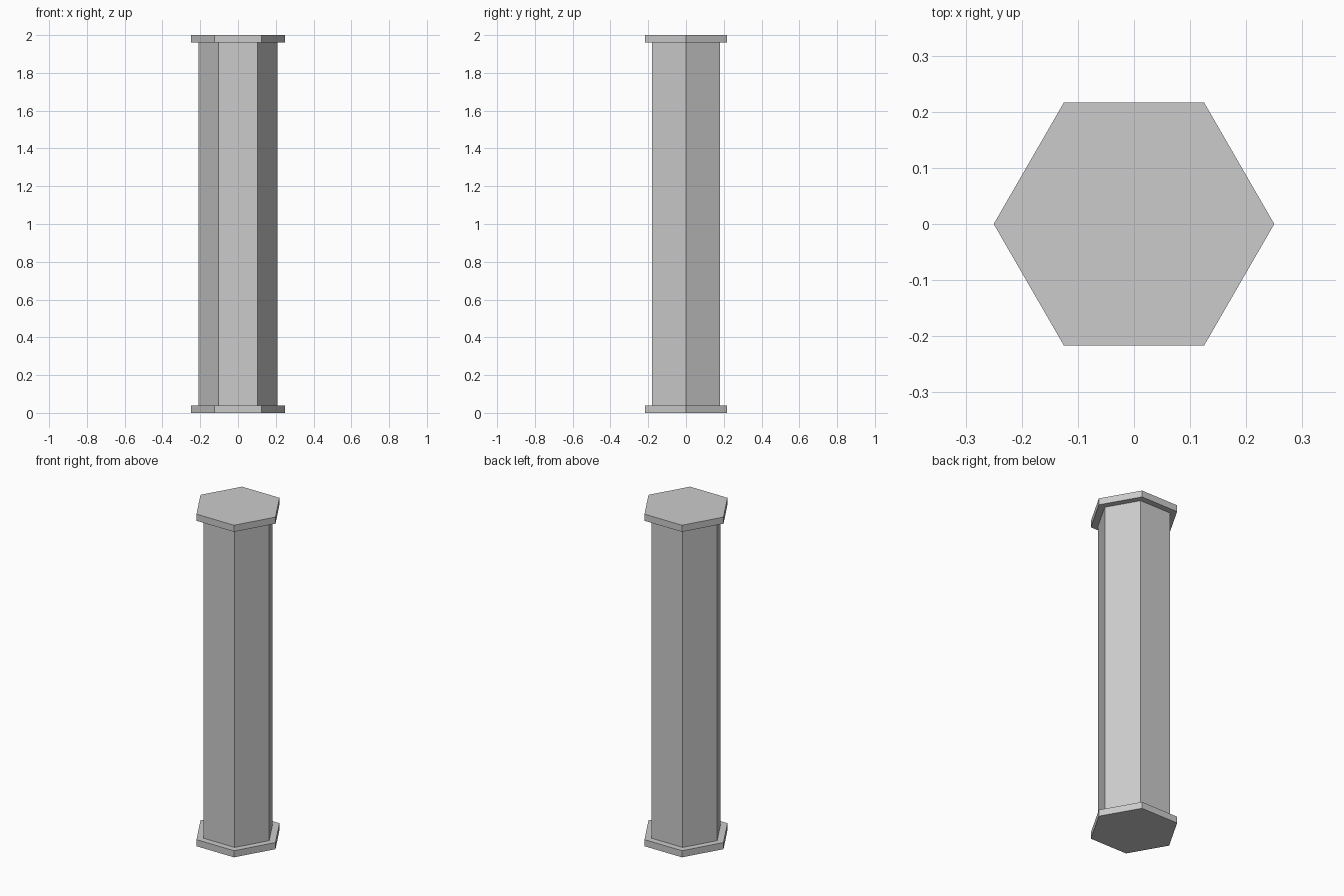
import bpy, bmesh
from math import cos, sin, pi

if "Cube" in bpy.data.objects:
    bpy.data.objects.remove(bpy.data.objects["Cube"])


def hex_prism(name, radius, z0, z1):
    """Flat-shaded hexagonal prism with corners on the x axis."""
    bm = bmesh.new()
    ring = [bm.verts.new((radius * cos(i * pi / 3), radius * sin(i * pi / 3), z0))
            for i in range(6)]
    face = bm.faces.new(ring)
    ext = bmesh.ops.extrude_face_region(bm, geom=[face], use_keep_orig=True)
    top = [g for g in ext["geom"] if isinstance(g, bmesh.types.BMVert)]
    bmesh.ops.translate(bm, verts=top, vec=(0, 0, z1 - z0))
    bmesh.ops.recalc_face_normals(bm, faces=bm.faces)
    mesh = bpy.data.meshes.new(name)
    bm.to_mesh(mesh)
    bm.free()
    obj = bpy.data.objects.new(name, mesh)
    bpy.context.collection.objects.link(obj)
    return obj


PLATE = 0.04      # plate thickness
HEIGHT = 2.0

# Base plate, column shaft and top plate
hex_prism("base_plate", 0.25, 0, PLATE)
hex_prism("column_shaft", 0.208, PLATE, HEIGHT - PLATE)
hex_prism("top_plate", 0.25, HEIGHT - PLATE, HEIGHT)
